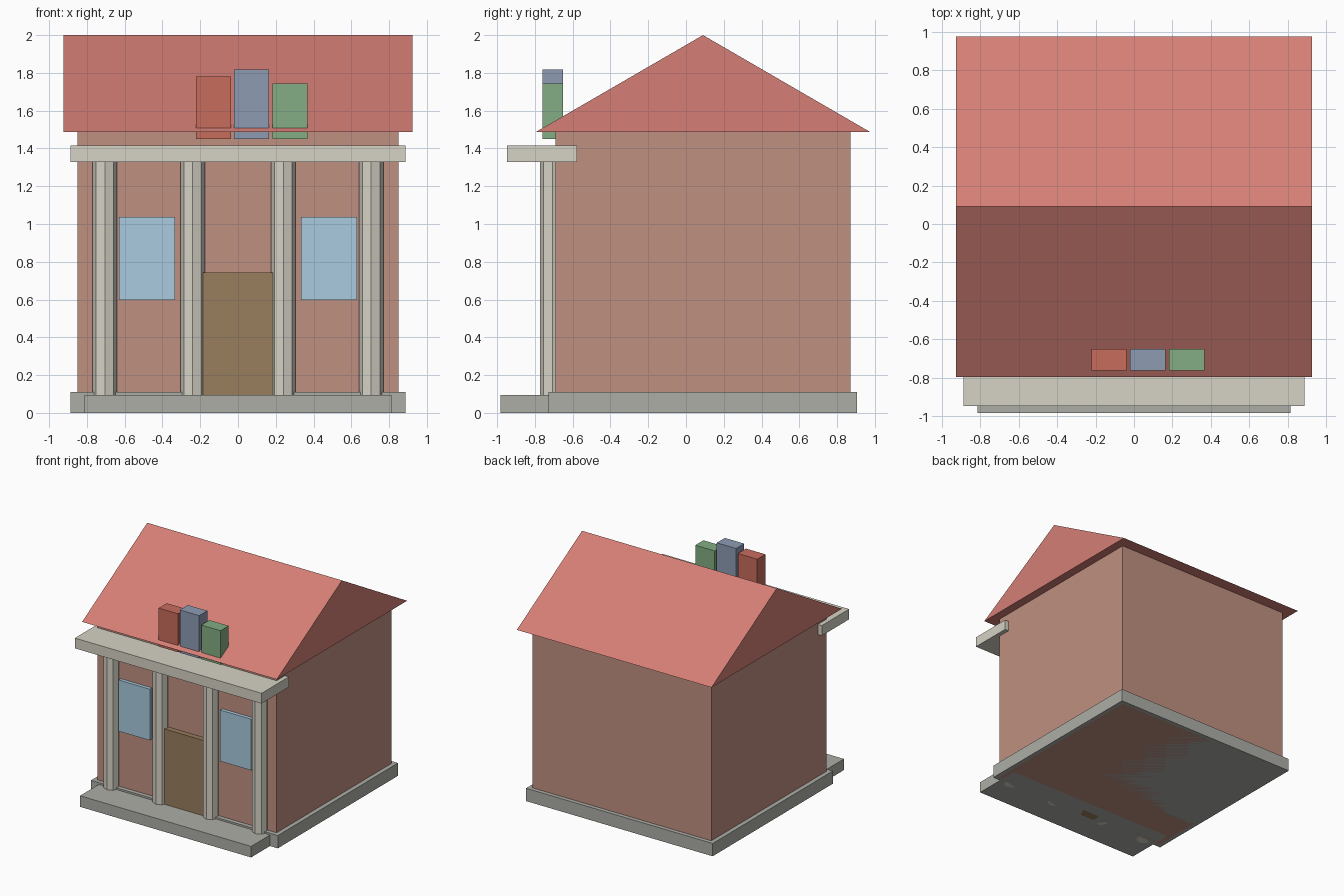
import bpy, bmesh
from math import pi

if "Cube" in bpy.data.objects:
    bpy.data.objects.remove(bpy.data.objects["Cube"])


def material(name, rgb):
    m = bpy.data.materials.new(name)
    m.diffuse_color = (*rgb, 1)
    m.use_nodes = True
    m.node_tree.nodes["Principled BSDF"].inputs["Base Color"].default_value = m.diffuse_color
    return m


BRICK = material("brick", (0.53, 0.28, 0.22))
TILE = material("roof_tile", (0.66, 0.21, 0.18))
STONE = material("pale_stone", (0.67, 0.65, 0.56))
CONCRETE = material("concrete", (0.42, 0.42, 0.39))
GLASS = material("glass", (0.40, 0.60, 0.74))
WOOD = material("wood", (0.32, 0.21, 0.11))
RED = material("red_paint", (0.58, 0.15, 0.11))
BLUE = material("blue_paint", (0.27, 0.33, 0.45))
GREEN = material("green_paint", (0.23, 0.42, 0.23))


def finish(name, bm, mat):
    bmesh.ops.recalc_face_normals(bm, faces=bm.faces)
    mesh = bpy.data.meshes.new(name)
    bm.to_mesh(mesh)
    bm.free()
    mesh.materials.append(mat)
    ob = bpy.data.objects.new(name, mesh)
    bpy.context.collection.objects.link(ob)
    return ob


def box(name, xs, ys, zs, mat):
    bm = bmesh.new()
    bmesh.ops.create_cube(bm, size=1)
    for v in bm.verts:
        v.co = [(r[0] + r[1]) / 2 + c * (r[1] - r[0])
                for c, r in zip(v.co, (xs, ys, zs))]
    return finish(name, bm, mat)


def column(name, x, y, radius, height):
    bm = bmesh.new()
    bmesh.ops.create_cone(bm, cap_ends=True, segments=8,
                          radius1=radius, radius2=radius, depth=height)
    bmesh.ops.translate(bm, verts=bm.verts, vec=(x, y, height / 2))
    return finish(name, bm, STONE)


def prism(name, profile, half_width, mat):
    # y-z profile extruded along x
    bm = bmesh.new()
    face = bm.faces.new([bm.verts.new((-half_width, y, z)) for y, z in profile])
    new = bmesh.ops.extrude_face_region(bm, geom=[face])["geom"]
    verts = [g for g in new if isinstance(g, bmesh.types.BMVert)]
    bmesh.ops.translate(bm, verts=verts, vec=(2 * half_width, 0, 0))
    return finish(name, bm, mat)


# House body, plinth and gabled roof
box("walls", (-0.85, 0.85), (-0.69, 0.87), (0, 1.49), BRICK)
box("plinth", (-0.887, 0.887), (-0.727, 0.905), (0, 0.11), CONCRETE)
prism("roof", [(-0.795, 1.487), (0.975, 1.487), (0.09, 2.0)], 0.925, TILE)

# Porch: step, lintel and columns
box("porch_step", (-0.813, 0.813), (-0.983, -0.55), (0, 0.095), CONCRETE)
box("porch_lintel", (-0.887, 0.887), (-0.947, -0.577), (1.328, 1.416), STONE)
for i, x in enumerate((-0.705, -0.24, 0.24, 0.705)):
    column(f"porch_column_{i + 1}", x, -0.708, 0.065, 1.33)

# Door and windows
box("door", (-0.185, 0.185), (-0.735, -0.66), (0, 0.743), WOOD)
for side, x in (("left", -0.482), ("right", 0.482)):
    box(f"{side}_window", (x - 0.148, x + 0.148), (-0.72, -0.66), (0.598, 1.038), GLASS)

# Three coloured blocks standing on the front eave
for name, x, top, mat in (("red", -0.13, 1.78, RED), ("blue", 0.071, 1.818, BLUE),
                          ("green", 0.275, 1.743, GREEN)):
    box(f"{name}_block", (x - 0.092, x + 0.092), (-0.76, -0.65), (1.45, top), mat)
